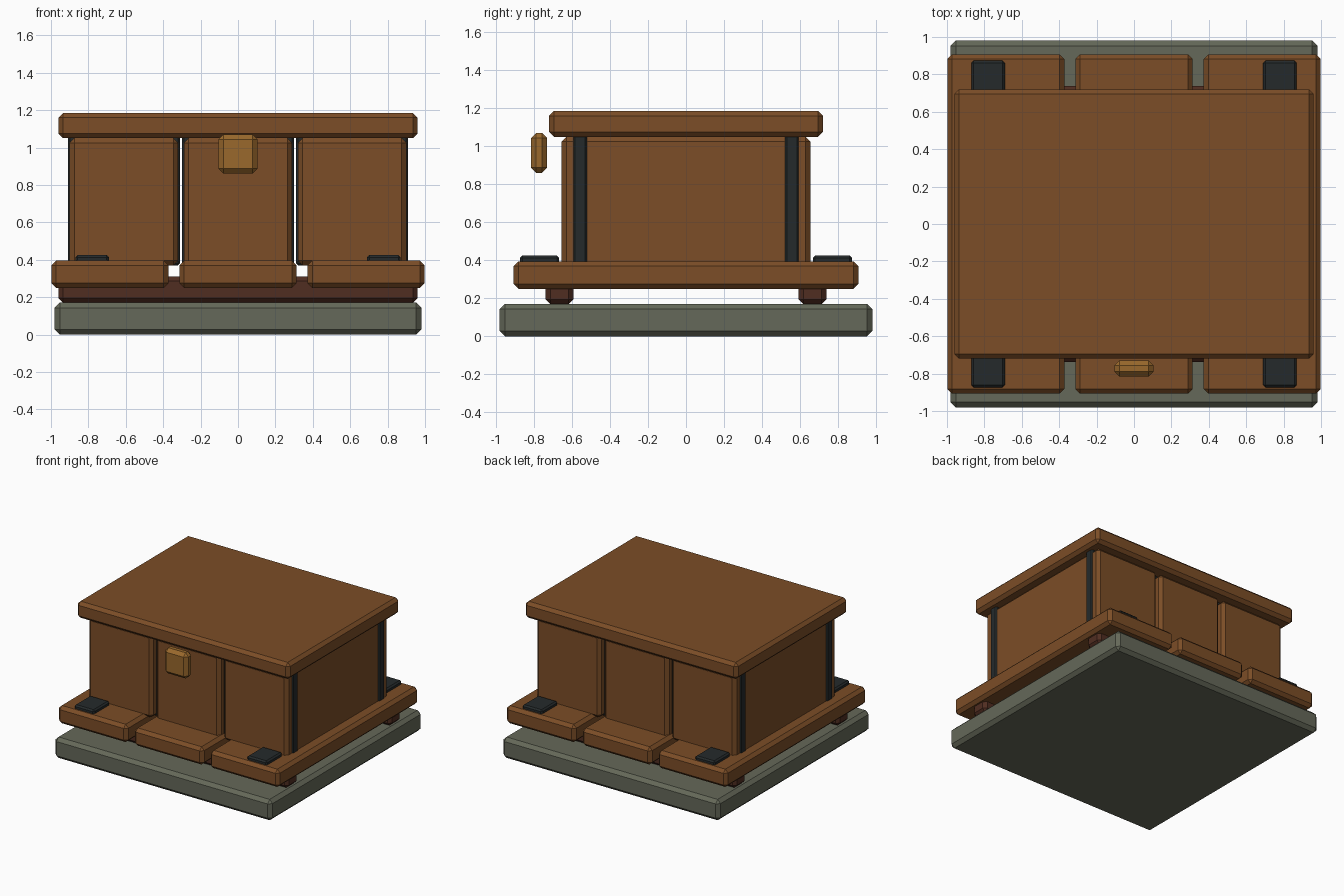
import bpy, bmesh

if "Cube" in bpy.data.objects:
    bpy.data.objects.remove(bpy.data.objects["Cube"])


def material(name, rgb):
    m = bpy.data.materials.new(name)
    m.diffuse_color = (*rgb, 1)
    m.use_nodes = True
    m.node_tree.nodes["Principled BSDF"].inputs["Base Color"].default_value = m.diffuse_color
    return m


wood = material("wood", (0.20, 0.075, 0.02))
dark_wood = material("dark_wood", (0.08, 0.026, 0.015))
iron = material("iron", (0.018, 0.023, 0.024))
stone = material("stone", (0.13, 0.14, 0.10))
brass = material("brass", (0.32, 0.14, 0.025))


def block(name, x, y, z, mat, bevel):
    """Chamfered box spanning the given (min, max) ranges."""
    bm = bmesh.new()
    bmesh.ops.create_cube(bm, size=1)
    bmesh.ops.scale(bm, vec=[r[1] - r[0] for r in (x, y, z)], verts=bm.verts)
    bmesh.ops.bevel(bm, geom=bm.edges[:], offset=bevel, segments=1,
                    affect='EDGES')
    mesh = bpy.data.meshes.new(name)
    bm.to_mesh(mesh)
    bm.free()
    mesh.materials.append(mat)
    ob = bpy.data.objects.new(name, mesh)
    ob.location = [(r[0] + r[1]) / 2 for r in (x, y, z)]
    bpy.context.collection.objects.link(ob)
    return ob


def around(c, half):
    return (c - half, c + half)


# Stone slab
block("stone_base", (-0.98, 0.98), (-0.98, 0.98), (0, 0.17), stone, 0.027)

# Runners under the deck
for side, s in (("front", -1), ("back", 1)):
    block(side + "_runner", (-0.96, 0.96), around(s * 0.665, 0.073),
          (0.17, 0.31), dark_wood, 0.025)

# Three deck planks, three crate bodies and their iron straps
for side, s in (("left", -1), ("middle", 0), ("right", 1)):
    block(side + "_deck_plank", around(s * 0.685, 0.313), (-0.907, 0.907),
          (0.25, 0.395), wood, 0.025)
    cx = s * 0.61
    block(side + "_crate_body", around(cx, 0.29), (-0.655, 0.655),
          (0.37, 1.05), wood, 0.025)
    for end, t in (("front", -1), ("back", 1)):
        block(f"{side}_{end}_strap", around(cx, 0.299), around(t * 0.557, 0.036),
              (0.37, 1.06), iron, 0.01)

# Lid
block("lid", (-0.96, 0.96), (-0.72, 0.72), (1.05, 1.185), wood, 0.025)

# Front latch
block("latch", (-0.105, 0.105), (-0.815, -0.73), (0.86, 1.07), brass, 0.027)

# Iron corner plates on the deck
for side, s in (("left", -1), ("right", 1)):
    for end, t in (("front", -1), ("back", 1)):
        block(f"{side}_{end}_corner_plate", around(s * 0.78, 0.09),
              around(t * 0.77, 0.103), (0.375, 0.425), iron, 0.012)
